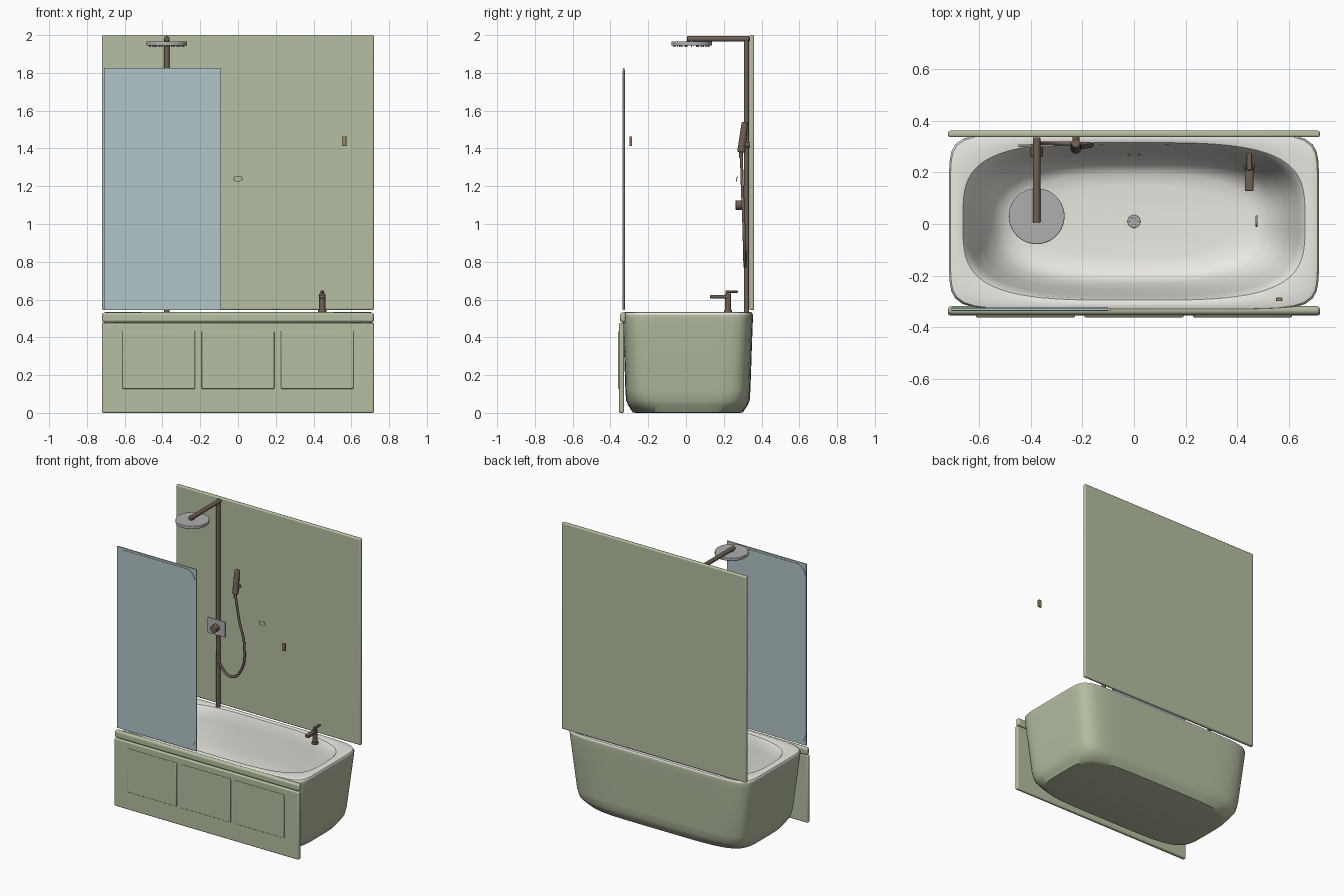
import bpy, bmesh, math
from mathutils import Vector

if "Cube" in bpy.data.objects:
    bpy.data.objects.remove(bpy.data.objects["Cube"])


def mat(name, r, g, b):
    m = bpy.data.materials.new(name)
    m.diffuse_color = (r, g, b, 1)
    m.use_nodes = True
    m.node_tree.nodes["Principled BSDF"].inputs["Base Color"].default_value = m.diffuse_color
    return m


GREEN = mat("sage", .46, .52, .36)
WHITE = mat("enamel", .83, .81, .76)
BRONZE = mat("bronze", .16, .12, .09)
GLASS = mat("glass", .45, .56, .58)
STEEL = mat("steel", .42, .43, .42)
BRASS = mat("brass", .36, .24, .13)


def finish(ob, name, m, bevel=0, segs=3):
    ob.name = name
    ob.data.materials.append(m)
    if bevel:
        b = ob.modifiers.new("bevel", 'BEVEL')
        b.width, b.segments = bevel, segs
    bpy.ops.object.select_all(action='DESELECT')
    ob.select_set(True)
    bpy.context.view_layer.objects.active = ob
    bpy.ops.object.shade_smooth_by_angle(angle=math.radians(40))
    return ob


def box(name, m, x, y, z, bevel=0):
    """Box from (min, max) pairs."""
    bpy.ops.mesh.primitive_cube_add(size=1)
    ob = bpy.context.object
    lims = (x, y, z)
    for v in ob.data.vertices:
        v.co = [lims[i][0] if v.co[i] < 0 else lims[i][1] for i in range(3)]
    return finish(ob, name, m, bevel)


def rod(name, m, p, q, r1, r2=None, bevel=0, verts=32):
    """Cylinder or cone from p to q."""
    p, q = Vector(p), Vector(q)
    d = q - p
    bpy.ops.mesh.primitive_cone_add(vertices=verts, radius1=r1, radius2=r1 if r2 is None else r2,
                                    depth=d.length, location=(p + q) / 2)
    ob = bpy.context.object
    ob.rotation_euler = d.to_track_quat('Z', 'Y').to_euler()
    return finish(ob, name, m, bevel)


# Tub: lofted superellipse rings (half x, half y, z, squareness)
RINGS = [(.60, .275, 0, 5), (.625, .292, .003, 5), (.650, .316, .04, 6), (.662, .327, .065, 7),
         (.672, .331, .12, 8), (.712, .343, .47, 9), (.716, .345, .505, 9), (.716, .344, .52, 9),
         (.710, .339, .531, 9), (.698, .330, .535, 8), (.675, .314, .535, 4.5), (.662, .305, .531, 3.6),
         (.652, .299, .515, 3.4), (.635, .288, .45, 3.3), (.59, .264, .29, 3.2), (.545, .240, .18, 3),
         (.50, .215, .135, 2.9), (.45, .186, .115, 2.8), (.36, .14, .11, 2.6), (.12, .05, .108, 2.2)]
N = 112
CY = .01
bm = bmesh.new()
loops = []
for a, b, z, n in RINGS:
    ring = []
    for i in range(N):
        t = 2 * math.pi * i / N
        c, s = math.cos(t), math.sin(t)
        k = (abs(c) ** n + abs(s) ** n) ** (-1 / n)
        ring.append(bm.verts.new((a * c * k, CY + b * s * k, z)))
    loops.append(ring)
for j in range(len(loops) - 1):
    for i in range(N):
        f = bm.faces.new((loops[j][i], loops[j][(i + 1) % N], loops[j + 1][(i + 1) % N], loops[j + 1][i]))
        f.material_index = 1 if j >= 7 else 0
bm.faces.new(loops[0][::-1])
bm.faces.new(loops[-1]).material_index = 1
me = bpy.data.meshes.new("tub")
bm.to_mesh(me)
bm.free()
tub = bpy.data.objects.new("tub", me)
bpy.context.collection.objects.link(tub)
finish(tub, "tub", GREEN)
me.materials.append(WHITE)

# Front apron, lip and raised panels
box("front_apron", GREEN, (-.72, .72), (-.354, -.328), (0, .477), .008)
box("front_lip", GREEN, (-.72, .72), (-.350, -.318), (.479, .531), .013)
for i, x in enumerate((-.42, 0, .42)):
    box(f"apron_panel_{i}", GREEN, (x - .192, x + .192), (-.361, -.345), (.127, .432), .005)

# Wall panel behind the tub
box("wall_panel", GREEN, (-.72, .72), (.336, .361), (.545, 2.0), .008)

# Glass screen: square pane with a rounded-corner pane
box("screen_frame", GLASS, (-.709, -.09), (-.334, -.326), (.545, 1.825))
bm = bmesh.new()
outline = []
for cx, cz, a0 in ((-.17, 1.735, 0), (-.635, 1.735, 90), (-.635, .625, 180), (-.17, .625, 270)):
    for k in range(9):
        t = math.radians(a0 + k * 90 / 8)
        outline.append(bm.verts.new((cx + .07 * math.cos(t), -.337, cz + .077 * math.sin(t))))
face = bm.faces.new(outline)
ext = bmesh.ops.extrude_face_region(bm, geom=[face])
bmesh.ops.translate(bm, vec=(0, .014, 0), verts=[v for v in ext['geom'] if isinstance(v, bmesh.types.BMVert)])
bmesh.ops.recalc_face_normals(bm, faces=bm.faces)
me = bpy.data.meshes.new("screen_pane")
bm.to_mesh(me)
bm.free()
pane = bpy.data.objects.new("screen_pane", me)
bpy.context.collection.objects.link(pane)
finish(pane, "screen_pane", GLASS)

# Shower column, arm and rain head
SX = -.377
rod("shower_column", BRONZE, (SX, .320, .53), (SX, .320, 1.985), .014)
rod("shower_arm", BRONZE, (SX, .335, 1.98), (SX, .005, 1.98), .0145, bevel=.004)
rod("head_joint", BRONZE, (SX, .03, 1.955), (SX, .03, 1.98), .014)
rod("rain_head", STEEL, (SX, .03, 1.944), (SX, .03, 1.966), .108, bevel=.004, verts=64)
for ring, count in ((.035, 8), (.065, 14), (.092, 20)):
    for i in range(count):
        t = 2 * math.pi * i / count
        x, y = SX + ring * math.cos(t), .03 + ring * math.sin(t)
        rod("head_nozzle", STEEL, (x, y, 1.938), (x, y, 1.946), .003, verts=8)

# Mixer valve
box("valve_plate", STEEL, (-.447, -.309), (.298, .308), (1.045, 1.155), .003)
rod("valve_knob", BRONZE, (SX, .310, 1.1), (SX, .262, 1.1), .025, bevel=.004)

# Hand shower with holder and hose
rod("handset", BRONZE, (-.225, .292, 1.38), (-.225, .312, 1.54), .021, .017, bevel=.006)
rod("handset_holder", BRONZE, (-.225, .30, 1.42), (-.225, .338, 1.42), .014)
rod("handset_neck", BRONZE, (-.225, .292, 1.39), (-.225, .291, 1.35), .010)
cu = bpy.data.curves.new("hose", 'CURVE')
cu.dimensions = '3D'
cu.bevel_depth = .008
cu.bevel_resolution = 4
cu.resolution_u = 10
sp = cu.splines.new('BEZIER')
path = [(-.225, .293, 1.37), (-.20, .298, 1.2), (-.165, .305, 1.03), (-.195, .31, .84),
        (-.275, .312, .775), (-.345, .312, .82), (SX, .310, .92), (SX, .310, 1.06)]
sp.bezier_points.add(len(path) - 1)
for bp, co in zip(sp.bezier_points, path):
    bp.co = co
    bp.handle_left_type = bp.handle_right_type = 'AUTO'
hose = bpy.data.objects.new("hose", cu)
bpy.context.collection.objects.link(hose)
cu.materials.append(BRONZE)

# Bath tap on the rim
TX = .446
rod("tap_base", BRONZE, (TX, .222, .528), (TX, .222, .545), .022, bevel=.003)
rod("tap_body", BRONZE, (TX, .222, .53), (TX, .222, .633), .016, bevel=.003)
box("tap_spout", BRONZE, (TX - .016, TX + .016), (.128, .225), (.606, .625), .004)
rod("tap_stem", BRONZE, (TX, .222, .63), (TX, .222, .643), .009)
box("tap_lever", BRONZE, (TX - .010, TX + .010), (.208, .275), (.636, .648), .004)

# Drain and overflow inside the tub
rod("drain", STEEL, (0, CY, .105), (0, CY, .114), .025, bevel=.002)
for i in range(6):
    t = math.pi * i / 3
    x, y = .014 * math.cos(t), CY + .014 * math.sin(t)
    rod("drain_hole", BRONZE, (x, y, .112), (x, y, .115), .003, verts=8)
rod("overflow", STEEL, (.471, CY, .30), (.479, CY, .30), .022, bevel=.002)

# Small wall ring and screen handle
bpy.ops.mesh.primitive_torus_add(major_radius=.023, minor_radius=.002, major_segments=32, minor_segments=8,
                                 location=(0, .269, 1.24), rotation=(math.radians(80), 0, 0))
ring = bpy.context.object
ring.scale = (1, .6, 1)
finish(ring, "wall_ring", STEEL)
box("screen_handle", BRASS, (.550, .574), (-.299, -.285), (1.412, 1.464), .003)
